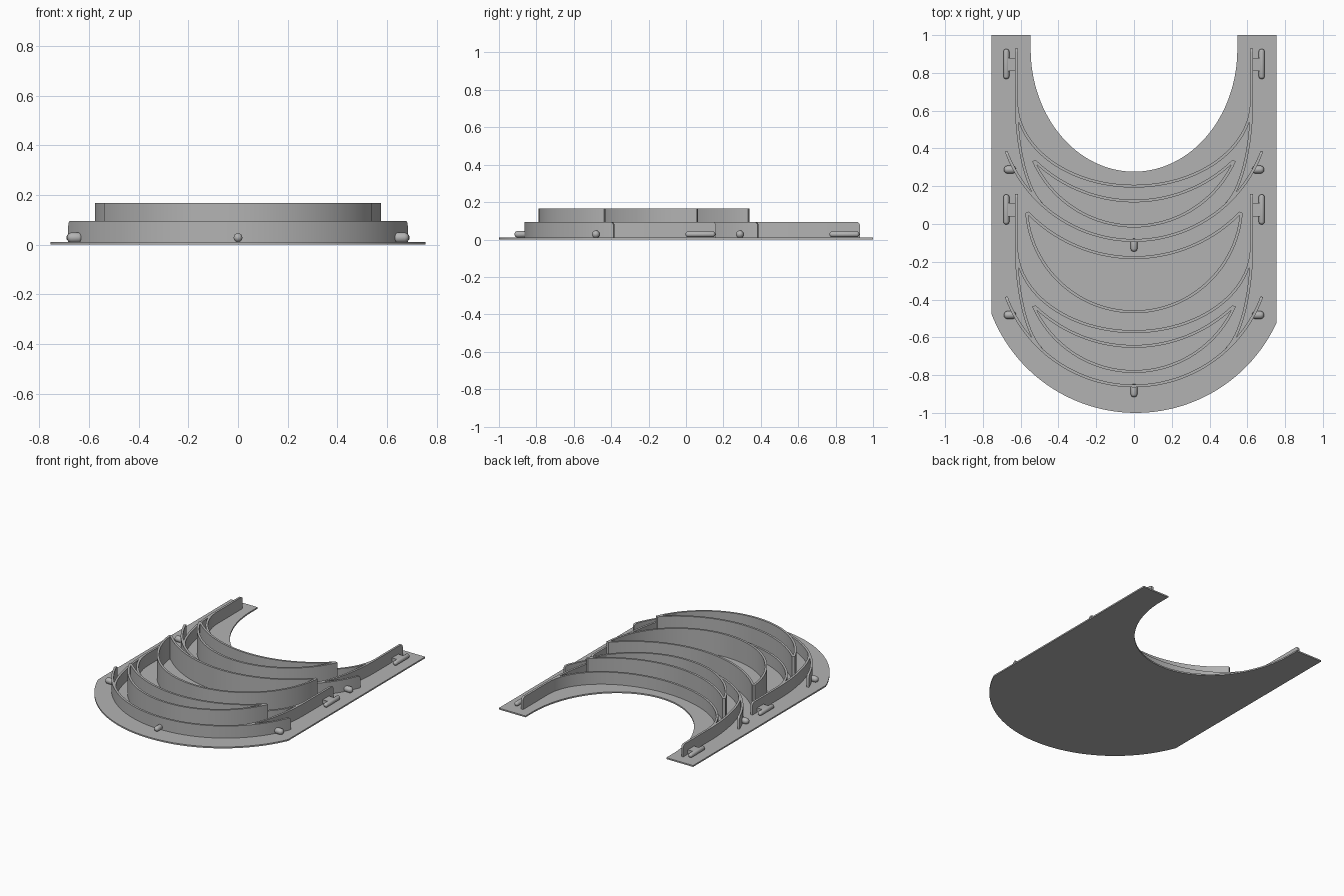
import bpy, bmesh, math
from mathutils import Vector, Matrix
from mathutils.geometry import interpolate_bezier

if "Cube" in bpy.data.objects:
    bpy.data.objects.remove(bpy.data.objects["Cube"])

grey = bpy.data.materials.new("plain grey")
grey.use_nodes = True
grey.diffuse_color = (0.45, 0.45, 0.45, 1)
grey.node_tree.nodes["Principled BSDF"].inputs["Base Color"].default_value = (0.45, 0.45, 0.45, 1)

FLOOR = 0.005      # walls start inside the plate
LOW, TALL = 0.095, 0.167
THICK = 0.015


def finish(name, bm):
    bmesh.ops.recalc_face_normals(bm, faces=bm.faces)
    mesh = bpy.data.meshes.new(name)
    bm.to_mesh(mesh)
    bm.free()
    mesh.materials.append(grey)
    obj = bpy.data.objects.new(name, mesh)
    bpy.context.collection.objects.link(obj)
    bpy.ops.object.select_all(action="DESELECT")
    obj.select_set(True)
    bpy.context.view_layer.objects.active = obj
    bpy.ops.object.shade_smooth_by_angle(angle=math.radians(35))
    return obj


def ellipse(cx, cy, a, b, start, end, n=48):
    return [Vector((cx + a * math.cos(t), cy + b * math.sin(t)))
            for t in (start + (end - start) * i / n for i in range(n + 1))]


def sag_arc(half, top, bottom):
    """Circular arc hanging between (-half, top) and (half, top)."""
    sag = top - bottom
    r = (half * half + sag * sag) / (2 * sag)
    ang = math.atan2(half, r - sag)
    mid = -math.pi / 2
    return ellipse(0, bottom + r, r, r, mid - ang, mid + ang)


def wall(name, path, height, round_ends=False):
    """Thin upright wall following a plan path."""
    heights = [height] * len(path)
    if round_ends:
        r = 0.02
        for _ in range(2):
            d = (path[1] - path[0]).normalized()
            steps = [(r * (1 - math.cos(k * math.pi / 8)), r * (1 - math.sin(k * math.pi / 8)))
                     for k in range(5)]
            tail = [(p, h) for p, h in zip(path, heights) if (p - path[0]).length > r * 1.1]
            head = [(path[0] + d * s, height - drop) for s, drop in steps]
            path, heights = map(list, zip(*reversed(head + tail)))
    bm = bmesh.new()
    rings = []
    for i, p in enumerate(path):
        t = path[min(i + 1, len(path) - 1)] - path[max(i - 1, 0)]
        side = Vector((-t.y, t.x)).normalized() * THICK / 2
        rings.append([bm.verts.new((q.x, q.y, z)) for q, z in
                      ((p + side, FLOOR), (p - side, FLOOR),
                       (p - side, heights[i]), (p + side, heights[i]))])
    for a, b in zip(rings, rings[1:]):
        for k in range(4):
            bm.faces.new((a[k], a[(k + 1) % 4], b[(k + 1) % 4], b[k]))
    bm.faces.new(rings[0])
    bm.faces.new(rings[-1])
    return finish(name, bm)


def capsule(name, centre, length, radius, axis):
    bm = bmesh.new()
    bmesh.ops.create_uvsphere(bm, u_segments=16, v_segments=9, radius=radius)
    for v in bm.verts:
        v.co.z += math.copysign(length / 2 - radius, v.co.z)
    turn = Matrix.Rotation(math.pi / 2, 4, "Y" if axis == "x" else "X")
    bmesh.ops.transform(bm, matrix=Matrix.Translation(centre) @ turn, verts=bm.verts)
    return finish(name, bm)


def box(name, centre, size):
    bm = bmesh.new()
    bmesh.ops.create_cube(bm, size=1)
    bmesh.ops.transform(bm, matrix=Matrix.Translation(centre) @ Matrix.Diagonal((*size, 1)),
                        verts=bm.verts)
    return finish(name, bm)


def crescent(name, half, top, upper, lower):
    """Two tall arcs meeting at blunt tips."""
    half -= THICK / 2
    wall(name + "_upper_wall", sag_arc(half - 0.006, top, upper), TALL)
    wall(name + "_lower_wall", sag_arc(half, top, lower), TALL)


# Base plate: rounded front, oval bite out of the back
W = 0.755
cx, cy, R = 0.01, -0.18, 0.82
left = math.atan2(-math.sqrt(R * R - (W + cx) ** 2), -W - cx)
right = math.atan2(-math.sqrt(R * R - (W - cx) ** 2), W - cx)
outline = ellipse(cx, cy, R, R, left, right)
outline += [Vector((W, 1)), Vector((0.547, 1))]
outline += ellipse(0, 0.925, 0.547, 0.648, 0, -math.pi, 64)
outline += [Vector((-0.547, 1)), Vector((-W, 1))]
bm = bmesh.new()
base = bm.faces.new([bm.verts.new((p.x, p.y, 0)) for p in outline])
up = bmesh.ops.extrude_face_region(bm, geom=[base])
bmesh.ops.translate(bm, vec=(0, 0, 0.01),
                    verts=[v for v in up["geom"] if isinstance(v, bmesh.types.BMVert)])
bmesh.ops.triangulate(bm, faces=[f for f in bm.faces if len(f.verts) > 4])
finish("base_plate", bm)

# Two matching frames, one behind the other
for label, dy in (("back", 0.0), ("front", -0.77)):
    # Front wall and the upper arc
    wall(label + "_frame_front_wall", sag_arc(0.677, 0.385 + dy, -0.087 + dy), LOW, True)
    wall(label + "_frame_inner_wall",
         ellipse(0, 0.65 + dy, 0.622, 0.45, math.pi, 2 * math.pi), LOW)

    # Tall crescent inside the frame
    crescent(label + "_small_crescent", 0.54, 0.335 + dy, 0.122 + dy, -0.011 + dy)

    # Front peg
    capsule(label + "_front_peg", (0, -0.112 + dy, 0.028), 0.07, 0.018, "y")

    for side, s in (("left", 1), ("right", -1)):
        # Side wall curving into the front wall
        curve = interpolate_bezier(*[Vector((s * x, y + dy)) for x, y in
                                     ((0.622, 0.62), (0.622, 0.45), (0.58, 0.197), (0.49, 0.108))], 20)
        path = [Vector((s * 0.622, 0.93 + dy))] + [p.to_2d() for p in curve]
        wall(f"{label}_frame_{side}_wall", path, LOW, True)

        # Side peg and hooked clip
        capsule(f"{label}_{side}_peg", (s * 0.657, 0.288 + dy, 0.028), 0.065, 0.021, "x")
        capsule(f"{label}_{side}_clip_bar", (s * 0.676, 0.847 + dy, 0.028), 0.16, 0.016, "y")
        box(f"{label}_{side}_clip_link", (s * 0.648, 0.845 + dy, 0.028), (0.05, 0.07, 0.026))

# Large tall crescent between the frames
crescent("large_crescent", 0.576, 0.06, -0.178, -0.465)
